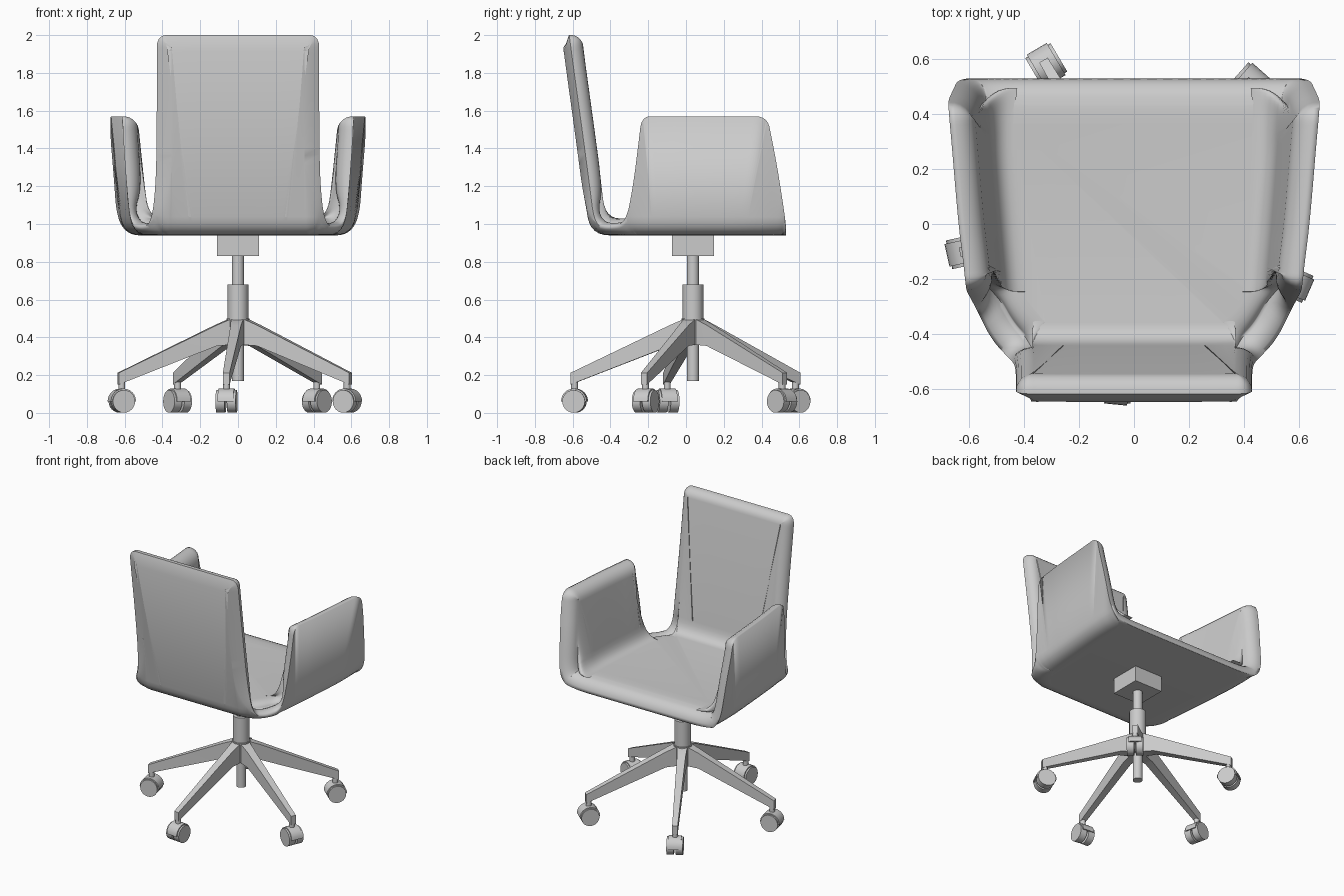
import bpy, bmesh, math
from mathutils import Vector, Matrix

cube = bpy.data.objects.get("Cube")
if cube:
    bpy.data.objects.remove(cube)

grey = bpy.data.materials.new("plain grey")
grey.use_nodes = True
colour = (0.6, 0.6, 0.6, 1)
grey.diffuse_color = colour
grey.node_tree.nodes["Principled BSDF"].inputs["Base Color"].default_value = colour


def finish(name, bm, angle=35):
    """Turn a bmesh into a named, shaded object."""
    bmesh.ops.recalc_face_normals(bm, faces=bm.faces)
    mesh = bpy.data.meshes.new(name)
    bm.to_mesh(mesh)
    bm.free()
    mesh.materials.append(grey)
    obj = bpy.data.objects.new(name, mesh)
    bpy.context.collection.objects.link(obj)
    bpy.ops.object.select_all(action='DESELECT')
    obj.select_set(True)
    bpy.context.view_layer.objects.active = obj
    bpy.ops.object.shade_smooth_by_angle(angle=math.radians(angle))
    return obj


def cylinder(name, radius, length, matrix, sides=24):
    bm = bmesh.new()
    bmesh.ops.create_cone(bm, cap_ends=True, segments=sides, radius1=radius,
                          radius2=radius, depth=length, matrix=matrix)
    return finish(name, bm)


def loft(name, rings, matrix=Matrix(), closed=False, angle=35):
    """Skin equal-length closed rings; cap both ends unless closed."""
    bm = bmesh.new()
    rows = [[bm.verts.new(matrix @ Vector(p)) for p in ring] for ring in rings]
    for a, b in zip(rows, rows[1:]):
        for i in range(len(a)):
            j = (i + 1) % len(a)
            bm.faces.new((a[i], a[j], b[j], b[i]))
    bm.faces.new(rows[0])
    bm.faces.new(rows[-1])
    return finish(name, bm, angle)


# Shell zones: pad normal, inward plan direction, pad thickness, back chamfer, wall depth
ZONES = {
    "front":  [0, 0, 1,        0, -1,    0.085, 0, 0.1],
    "arm":    [-1, 0.08, 0.1,  -1, 0,    0.085, 0, 0.1],
    "saddle": [-0.5, 0.5, 0.7, -0.7, 0.7, 0.07, 0, 0.09],
    "back":   [0, 1, 0.15,     0, 1,     0.065, 0.04, 0.075],
}
# Half of the rim: zone, rim x y z, and the fold below it x y
RIM = [
    ("front", 0.25, 0.53, 0.94, 0.25, 0.53),
    ("front", 0.55, 0.53, 0.94, 0.55, 0.53),
    ("arm", 0.64, 0.53, 1.0, 0.60, 0.53),
    ("arm", 0.66, 0.487, 1.28, 0.61, 0.42),
    ("arm", 0.675, 0.455, 1.45, 0.61, 0.36),
    ("arm", 0.677, 0.43, 1.57, 0.61, 0.30),
    ("arm", 0.665, 0.3, 1.57, 0.605, 0.2),
    ("arm", 0.64, 0, 1.57, 0.59, 0),
    ("arm", 0.622, -0.14, 1.57, 0.58, -0.12),
    ("arm", 0.612, -0.235, 1.57, 0.575, -0.18),
    ("arm", 0.607, -0.25, 1.44, 0.57, -0.22),
    ("arm", 0.59, -0.28, 1.2, 0.565, -0.26),
    ("saddle", 0.57, -0.32, 1.0, 0.555, -0.31),
    ("saddle", 0.52, -0.42, 0.98, 0.5, -0.42),
    ("saddle", 0.46, -0.485, 1.0, 0.42, -0.485),
    ("back", 0.435, -0.51, 1.2, 0.38, -0.505),
    ("back", 0.43, -0.55, 1.5, 0.34, -0.505),
    ("back", 0.43, -0.6, 1.86, 0.3, -0.505),
    ("back", 0.43, -0.618, 2.0, 0.25, -0.505),
    ("back", 0.32, -0.62, 2.0, 0.2, -0.505),
    ("back", 0.1, -0.62, 2.0, 0.08, -0.505),
]


def bend(start, corner, end, radius=0.1, steps=6):
    """Straight run from start, then a curve round the corner to end."""
    run = start - corner
    a = corner + run * min(1, radius / max(run.length, 0.001))
    points = []
    for k in range(steps + 1):
        t = k / steps
        points.append(a * (1 - t) ** 2 + corner * 2 * t * (1 - t) + end * t * t)
    return points


def shell():
    half = [list(row[1:]) + ZONES[row[0]] for row in RIM]
    mirror_x = (0, 3, 5, 8)
    other = [[-v if i in mirror_x else v for i, v in enumerate(s)] for s in half]
    ring = half + other[::-1]
    # Round the rim by corner cutting
    for _ in range(3):
        cut = []
        for a, b in zip(ring, ring[1:] + ring[:1]):
            for t in (0.25, 0.75):
                cut.append([p + (q - p) * t for p, q in zip(a, b)])
        ring = cut
    sections = []
    for i, s in enumerate(ring):
        rim = Vector(s[:3])
        tangent = Vector(ring[(i + 1) % len(ring)][:3]) - Vector(ring[i - 1][:3])
        normal = Vector(s[5:8]).normalized()
        down = tangent.cross(normal).normalized()
        inward = Vector((s[8], s[9], 0)).normalized()
        thick, chamfer, depth = s[10:]
        fold = Vector((s[3], s[4], 0.94))
        edge = rim - normal * chamfer + down * chamfer * 2
        outer = bend(edge, fold, fold + inward * 0.1)
        pad = []
        for k in range(7):
            a = math.pi / 2 * k / 6
            pad.append(rim + thick * (normal * math.sin(a) + down * (1 - math.cos(a))))
        base = fold + inward * depth
        base.z = 1.03
        inner = bend(pad[-1], base, base + inward * 0.07)
        sections.append(outer[::-1] + [edge] + pad + inner)
    rings = list(zip(*sections))
    obj = loft("seat_shell", rings, angle=40)
    bm = bmesh.new()
    bm.from_mesh(obj.data)
    bmesh.ops.remove_doubles(bm, verts=bm.verts, dist=0.0005)
    bm.to_mesh(obj.data)
    bm.free()


shell()

# Mechanism box, column and hub
AXIS = Vector((0, 0.037, 0))


def upright(z0, z1):
    return Matrix.Translation(AXIS + Vector((0, 0, (z0 + z1) / 2)))


box = bmesh.new()
bmesh.ops.create_cube(box, size=1, matrix=upright(0.83, 0.945) @ Matrix.Diagonal((0.22, 0.22, 0.115, 1)))
finish("mechanism_box", box)
cylinder("gas_column", 0.032, 0.67, upright(0.17, 0.84))
cylinder("column_sleeve", 0.055, 0.2, upright(0.48, 0.68))
cylinder("base_hub", 0.06, 0.14, upright(0.36, 0.5))

# Five legs, each with a caster
for n in range(5):
    turn = Matrix.Translation(AXIS) @ Matrix.Rotation(math.radians(72 * n - 95.5), 4, 'Z')
    profile = [(0, 0.033, 0.36, 0.5), (0.05, 0.033, 0.36, 0.495),
               (0.12, 0.028, 0.355, 0.465), (0.65, 0.018, 0.15, 0.212)]
    loft(f"leg_{n + 1}", [[(r, -w, lo), (r, w, lo), (r, w, hi), (r, -w, hi)]
                          for r, w, lo, hi in profile], turn, angle=20)
    tip = turn @ Matrix.Translation((0.63, 0, 0))
    cylinder(f"caster_stem_{n + 1}", 0.018, 0.07, tip @ Matrix.Translation((0, 0, 0.14)), 16)
    axle = tip @ Matrix.Translation((0, 0, 0.061)) @ Matrix.Rotation(math.pi / 2, 4, 'X')
    for side in (-1, 1):
        cylinder(f"caster_wheel_{n + 1}_{'a' if side < 0 else 'b'}", 0.06, 0.047,
                 axle @ Matrix.Translation((0, 0, side * 0.03)))
    arc = [math.pi * k / 12 for k in range(13)]
    loft(f"caster_hood_{n + 1}", [[(0.068 * math.cos(a), 0.068 * math.sin(a), z) for a in arc]
                                  for z in (-0.042, 0.042)], axle)
